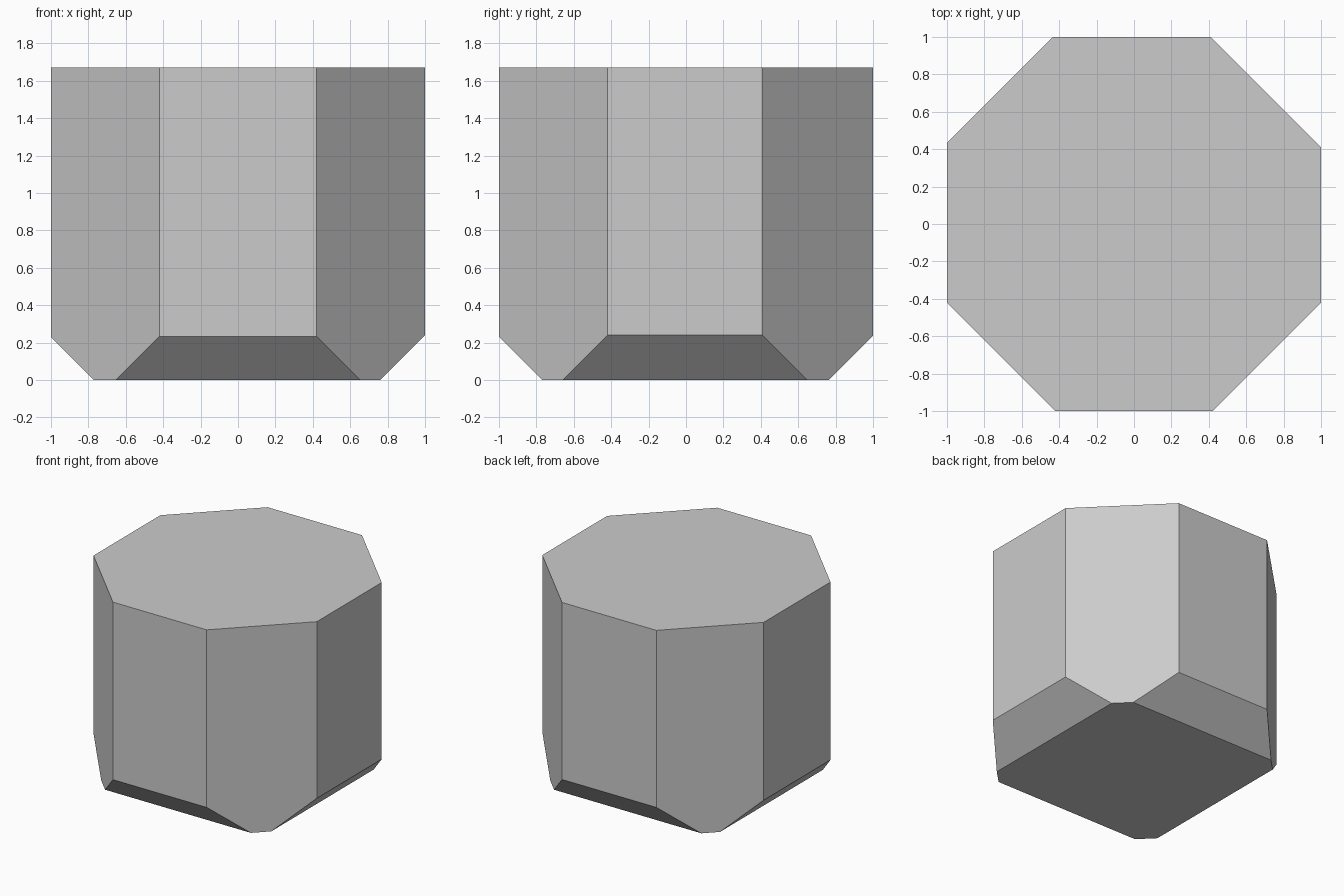
import bpy, bmesh
from mathutils import Vector

if "Cube" in bpy.data.objects:
    bpy.data.objects.remove(bpy.data.objects["Cube"])

HEIGHT = 1.67

# Octagonal outline, counter-clockwise seen from above
outline = [(-0.42, -1), (0.42, -1), (1, -0.42), (1, 0.41),
           (0.41, 1), (-0.435, 1), (-1, 0.435), (-1, -0.42)]

bm = bmesh.new()
base = bm.faces.new([bm.verts.new((x, y, 0)) for x, y in outline])
ext = bmesh.ops.extrude_face_region(bm, geom=[base], use_keep_orig=True)
top_verts = [g for g in ext["geom"] if isinstance(g, bmesh.types.BMVert)]
bmesh.ops.translate(bm, verts=top_verts, vec=(0, 0, HEIGHT))

# Sloped cuts along the lower edge of the four axis-facing sides
for x, y, drop in ((1, 0, 0.24), (-1, 0, 0.23), (0, 1, 0.237), (0, -1, 0.233)):
    cut = bmesh.ops.bisect_plane(
        bm, geom=bm.verts[:] + bm.edges[:] + bm.faces[:], dist=1e-5,
        plane_co=Vector((x, y, drop)), plane_no=Vector((x, y, -1)),
        clear_outer=True)
    edges = [g for g in cut["geom_cut"] if isinstance(g, bmesh.types.BMEdge)]
    bmesh.ops.contextual_create(bm, geom=edges)

bmesh.ops.recalc_face_normals(bm, faces=bm.faces[:])
mesh = bpy.data.meshes.new("octagonal_block")
bm.to_mesh(mesh)
bm.free()

block = bpy.data.objects.new("octagonal_block", mesh)
bpy.context.collection.objects.link(block)
